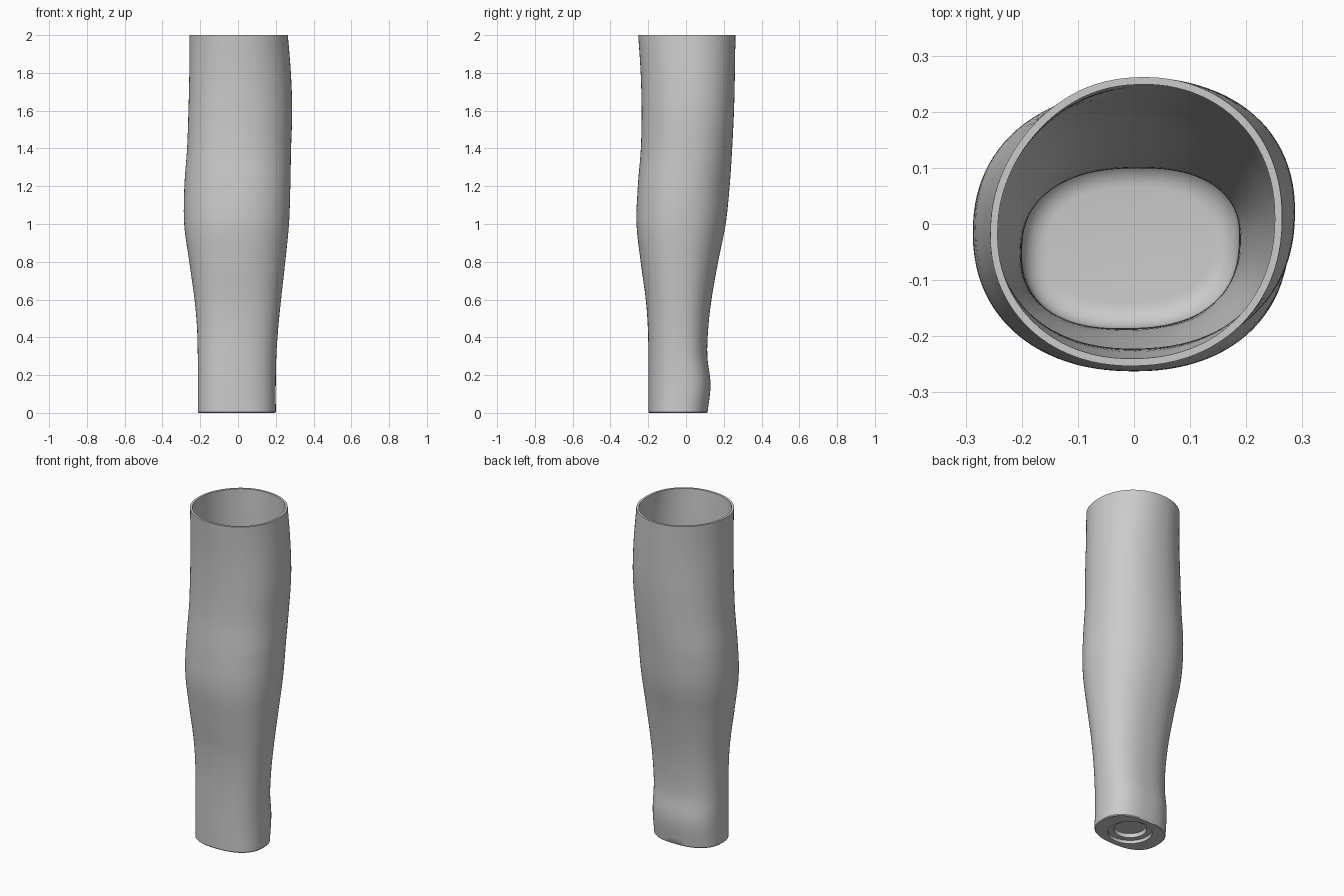
import bpy
import bmesh
from math import cos, sin, pi, radians, copysign

cube = bpy.data.objects.get("Cube")
if cube:
    bpy.data.objects.remove(cube, do_unlink=True)

SEGMENTS = 96
WALL = 0.013
FLOOR = 0.07
FILLET = 0.045
BASE_CENTRE = (-0.005, -0.04)

# Sleeve sections: height, min x, max x, min y, max y, squareness, tilt, flattening
SECTIONS = [
    (0.0, -0.213, 0.2, -0.199, 0.114, 2.45, 0.02, 0),
    (0.15, -0.213, 0.2, -0.199, 0.13, 2.45, 0.03, 0),
    (0.3, -0.213, 0.203, -0.199, 0.113, 2.4, 0.03, 0),
    (0.45, -0.217, 0.213, -0.202, 0.118, 2.35, 0.02, 0),
    (0.6, -0.23, 0.228, -0.213, 0.135, 2.3, 0.01, 0),
    (0.8, -0.258, 0.25, -0.24, 0.17, 2.25, 0, 0),
    (1.0, -0.285, 0.27, -0.262, 0.21, 2.2, -0.01, 0),
    (1.2, -0.284, 0.277, -0.255, 0.231, 2.2, -0.01, 0),
    (1.4, -0.271, 0.281, -0.239, 0.245, 2.2, 0.01, 0.005),
    (1.6, -0.265, 0.287, -0.235, 0.255, 2.2, 0.02, 0.01),
    (1.8, -0.261, 0.28, -0.24, 0.26, 2.15, 0.02, 0.013),
    (2.0, -0.26, 0.264, -0.253, 0.263, 2.15, 0.01, 0.015),
]


def blend(z):
    """Smooth interpolation of the section values at height z."""
    last = len(SECTIONS) - 1
    i = 0
    while i < last - 1 and z > SECTIONS[i + 1][0]:
        i += 1
    a, b = SECTIONS[i], SECTIONS[i + 1]
    before, after = SECTIONS[max(i - 1, 0)], SECTIONS[min(i + 2, last)]
    h = b[0] - a[0]
    t = (z - a[0]) / h
    values = []
    for k in range(1, len(a)):
        m0 = (b[k] - before[k]) / (b[0] - before[0]) * h
        m1 = (after[k] - a[k]) / (after[0] - a[0]) * h
        values.append((2 * t**3 - 3 * t**2 + 1) * a[k] + (t**3 - 2 * t**2 + t) * m0
                      + (3 * t**2 - 2 * t**3) * b[k] + (t**3 - t**2) * m1)
    return values


def power(value, exponent):
    return copysign(abs(value) ** exponent, value)


def section(z, inset=0.0, height=None):
    """Rounded, tilted outline of the sleeve at height z."""
    x0, x1, y0, y1, square, tilt, flat = blend(z)
    rx, ry = (x1 - x0) / 2 - inset, (y1 - y0) / 2 - inset
    points = []
    for i in range(SEGMENTS):
        t = 2 * pi * i / SEGMENTS
        dent = flat * max(0, cos(t - radians(142))) ** 4
        x = (x0 + x1) / 2 + rx * power(cos(t - tilt), 2 / square)
        y = (y0 + y1) / 2 + ry * power(sin(t + tilt), 2 / square)
        points.append((x + dent * 0.75, y - dent * 0.65, z if height is None else height))
    return points


def circle(radius, z):
    cx, cy = BASE_CENTRE
    return [(cx + radius * cos(2 * pi * i / SEGMENTS),
             cy + radius * sin(2 * pi * i / SEGMENTS), z) for i in range(SEGMENTS)]


def skin(name, outlines, material):
    """Join a run of outlines into one surface and cap both ends."""
    bm = bmesh.new()
    rings = [[bm.verts.new(p) for p in outline] for outline in outlines]
    for low, high in zip(rings, rings[1:]):
        for i in range(SEGMENTS):
            j = (i + 1) % SEGMENTS
            bm.faces.new((low[i], low[j], high[j], high[i]))
    bm.faces.new(rings[0][::-1])
    bm.faces.new(rings[-1])
    bmesh.ops.recalc_face_normals(bm, faces=bm.faces)
    mesh = bpy.data.meshes.new(name)
    bm.to_mesh(mesh)
    bm.free()
    mesh.materials.append(material)
    obj = bpy.data.objects.new(name, mesh)
    bpy.context.collection.objects.link(obj)
    bpy.ops.object.select_all(action="DESELECT")
    obj.select_set(True)
    bpy.context.view_layer.objects.active = obj
    bpy.ops.object.shade_smooth_by_angle(angle=radians(35))
    return obj


grey = bpy.data.materials.new("light_grey")
grey.use_nodes = True
colour = (0.6, 0.6, 0.6, 1)
grey.diffuse_color = colour
grey.node_tree.nodes["Principled BSDF"].inputs["Base Color"].default_value = colour

# Stepped round socket under the base
outlines = [circle(0.09, 0.045), circle(0.09, 0.02), circle(0.122, 0.02), circle(0.122, 0)]

# Outer wall, from the small base chamfer up to the rim
outlines.append(section(0, 0.004))
STEPS = 60
outlines += [section(0.005 + 1.995 * i / STEPS) for i in range(STEPS + 1)]

# Inner wall, down to the start of the floor fillet
start = FLOOR + FILLET
outlines += [section(2 - (2 - start) * i / STEPS, WALL) for i in range(STEPS + 1)]

# Rounded edge of the inner floor
for i in range(1, 9):
    a = pi / 2 * i / 8
    outlines.append(section(start - FILLET * sin(a), WALL + FILLET * (1 - cos(a))))

skin("forearm_sleeve", outlines, grey)
